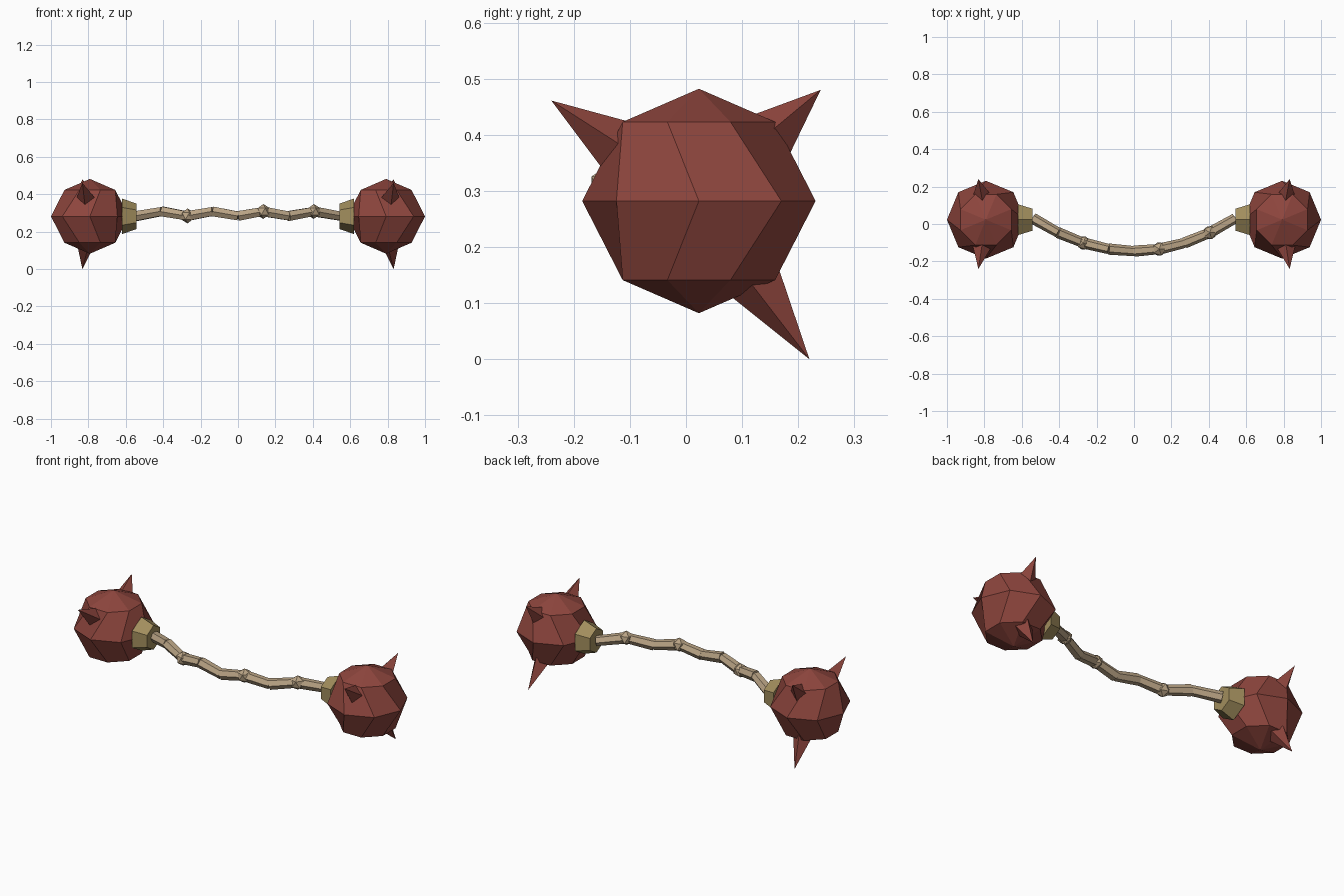
import bpy, bmesh, math
from mathutils import Vector

if "Cube" in bpy.data.objects:
    bpy.data.objects.remove(bpy.data.objects["Cube"])


def material(name, rgb):
    m = bpy.data.materials.new(name)
    m.diffuse_color = (*rgb, 1)
    m.use_nodes = True
    m.node_tree.nodes["Principled BSDF"].inputs["Base Color"].default_value = m.diffuse_color
    return m


RED = material("dark red", (0.27, 0.06, 0.047))
TAN = material("tan wood", (0.49, 0.37, 0.235))
BRASS = material("dull brass", (0.36, 0.27, 0.11))


def make(name, bm, mat):
    bmesh.ops.recalc_face_normals(bm, faces=bm.faces)
    me = bpy.data.meshes.new(name)
    bm.to_mesh(me)
    bm.free()
    me.materials.append(mat)
    ob = bpy.data.objects.new(name, me)
    bpy.context.collection.objects.link(ob)
    return ob


def mirror(ob):
    ob.modifiers.new("mirror", "MIRROR").use_axis[0] = True


def tube(bm, a, b, r1, r2, sides, spin=0.0):
    """Cone or cylinder running from a to b."""
    a, b = Vector(a), Vector(b)
    d = b - a
    x = Vector((0, 0, 1))
    x = (x - d * x.dot(d) / d.length_squared).normalized()
    y = d.normalized().cross(x)

    def ring(c, r):
        if r == 0:
            return [bm.verts.new(c)]
        return [bm.verts.new(c + r * (x * math.cos(t) + y * math.sin(t)))
                for t in (spin + 2 * math.pi * i / sides for i in range(sides))]
    p, q = ring(a, r1), ring(b, r2)
    bm.faces.new(p)
    if len(q) > 1:
        bm.faces.new(q)
    for i in range(sides):
        j = (i + 1) % sides
        bm.faces.new([p[i], p[j], q[j], q[i]] if len(q) > 1 else [p[i], p[j], q[0]])


CENTER = Vector((0.792, 0.023, 0.282))

# ball heads: eight-sided, upper and lower rings turned half a step
bm = bmesh.new()
rings = []
for r, z, turn in ((0.147, -0.141, -0.5), (0.208, 0, 0), (0.147, 0.141, -0.5)):
    rings.append([bm.verts.new(CENTER + Vector((r * math.cos(t), r * math.sin(t), z)))
                  for t in ((i + turn) * math.pi / 4 for i in range(8))])
bottom = bm.verts.new(CENTER - Vector((0, 0, 0.2)))
top = bm.verts.new(CENTER + Vector((0, 0, 0.2)))
for i in range(8):
    j = (i + 1) % 8
    for lo, hi in zip(rings, rings[1:]):
        bm.faces.new((lo[i], lo[j], hi[j], hi[i]))
    bm.faces.new((rings[0][j], rings[0][i], bottom))
    bm.faces.new((rings[2][i], rings[2][j], top))
mirror(make("ball_head", bm, RED))

# spikes
bm = bmesh.new()
for tip in ((0.832, -0.24, 0.461), (0.832, 0.24, 0.48), (0.832, 0.22, 0.0)):
    out = (Vector(tip) - CENTER).normalized()
    tube(bm, CENTER + out * 0.16, tip, 0.055, 0, 4)
mirror(make("spikes", bm, RED))

# collars between heads and handle
bm = bmesh.new()
tube(bm, (0.62, 0.023, 0.282), (0.543, 0.023, 0.282), 0.095, 0.068, 6)
mirror(make("collar", bm, BRASS))

# bowed handle in straight lengths
path = [Vector((x, -0.145 + 0.175 * (x / 0.54) ** 2, 0.284 + 0.024 * (i % 2)))
        for i, x in enumerate(0.135 * k for k in range(-4, 5))]
bm = bmesh.new()
for a, b in zip(path, path[1:]):
    tube(bm, a, b, 0.03, 0.027, 6, math.pi / 6)
make("handle", bm, TAN)

# knots on the handle
bm = bmesh.new()
for i in (2, 5, 7):
    g = bmesh.ops.create_icosphere(bm, subdivisions=1, radius=0.04)
    bmesh.ops.translate(bm, verts=g["verts"], vec=path[i])
make("handle_knots", bm, TAN)
